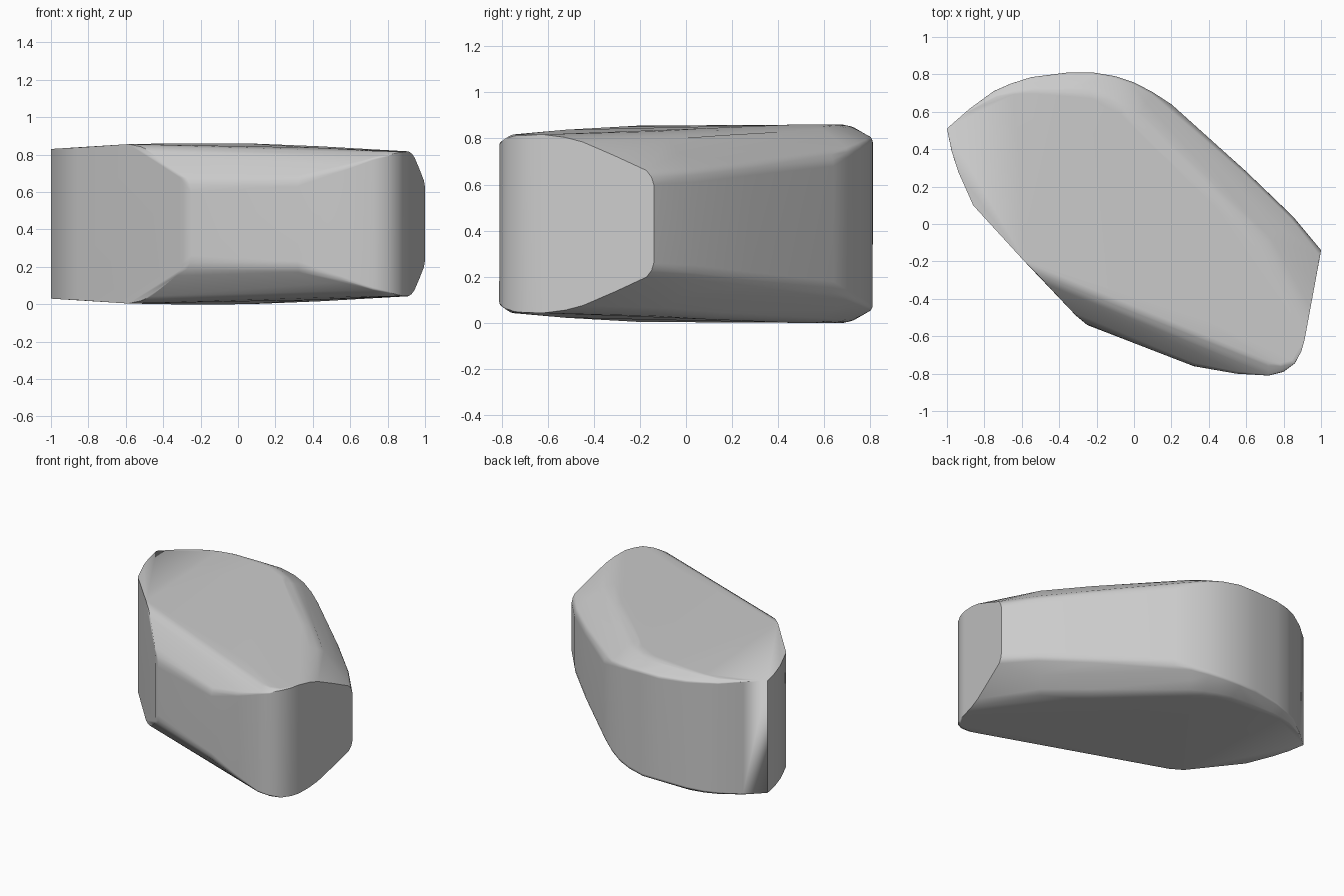
import bpy, bmesh, math, random
from mathutils import Vector

cube = bpy.data.objects.get("Cube")
if cube:
    bpy.data.objects.remove(cube, do_unlink=True)

random.seed(1)
MID = 0.43      # the stone mirrors about this height

# Rim profile, a chamfer with softened ends: share of inset, share of rise
rim = [(0, 0), (0.02, 0.15), (0.065, 0.28), (0.35, 0.575),
       (0.64, 0.85), (0.8, 0.945), (1, 1)]

# Outline, counter-clockwise: x, y, top of wall, rim inset, top of rim
outline = [
    (-1.0, 0.51, 0.83, 0, 0.83), (-0.975, 0.39, 0.832, 0, 0.832),
    (-0.94, 0.28, 0.834, 0, 0.834), (-0.86, 0.10, 0.838, 0, 0.838),
    (-0.31, -0.49, 0.65, 0.40, 0.856), (-0.25, -0.54, 0.60, 0.48, 0.856),
    (0.32, -0.76, 0.63, 0.25, 0.838), (0.55, -0.80, 0.71, 0.17, 0.825),
    (0.72, -0.81, 0.77, 0.08, 0.819), (0.80, -0.79, 0.79, 0.05, 0.818),
    (0.86, -0.745, 0.81, 0.02, 0.817), (0.895, -0.68, 0.815, 0, 0.815),
    (0.915, -0.60, 0.815, 0, 0.815), (1.0, -0.14, 0.60, 0.49, 0.817),
    (0.85, 0.04, 0.61, 0.26, 0.83), (0.60, 0.28, 0.64, 0.25, 0.845),
    (0.20, 0.64, 0.68, 0.23, 0.86), (0.10, 0.705, 0.72, 0.20, 0.86),
    (0.0, 0.757, 0.75, 0.18, 0.86), (-0.10, 0.79, 0.77, 0.16, 0.86),
    (-0.22, 0.81, 0.785, 0.14, 0.86), (-0.35, 0.81, 0.785, 0.13, 0.86),
    (-0.55, 0.785, 0.80, 0.09, 0.856), (-0.66, 0.75, 0.81, 0.06, 0.85),
    (-0.75, 0.71, 0.815, 0.04, 0.844), (-0.88, 0.615, 0.828, 0.01, 0.837),
]

# Rims that run back along a flat end wall instead of straight inward
along_wall = {4: Vector((-0.68, 0.73)), 5: Vector((-0.70, 0.71)),
              13: Vector((-0.18, -0.98))}

# Softened rim above each outline point, mirrored below, wrapped by a hull.
# A tiny jitter keeps the hull free of exactly flat groups of points.
bm = bmesh.new()
for i, (x, y, wall, inset, top) in enumerate(outline):
    before, after = outline[i - 1], outline[(i + 1) % len(outline)]
    side = Vector((after[0] - before[0], after[1] - before[1])).normalized()
    inward = along_wall.get(i, Vector((-side.y, side.x)))
    for across, rise in rim if inset else rim[:1]:
        p = Vector((x, y)) + inward * inset * across
        z = wall + (top - wall) * rise
        for height in (z, 2 * MID - z):
            jitter = [random.uniform(-0.0004, 0.0004) for axis in range(3)]
            bm.verts.new(Vector((p.x, p.y, height)) + Vector(jitter))
bmesh.ops.convex_hull(bm, input=bm.verts)
loose = [v for v in bm.verts if not v.link_faces]
bmesh.ops.delete(bm, geom=loose, context="VERTS")
bmesh.ops.dissolve_limit(bm, angle_limit=math.radians(1.5),
                         verts=bm.verts, edges=bm.edges)
bmesh.ops.recalc_face_normals(bm, faces=bm.faces)

mesh = bpy.data.meshes.new("stone")
bm.to_mesh(mesh)
bm.free()
stone = bpy.data.objects.new("stone", mesh)
bpy.context.collection.objects.link(stone)

# Plain grey
grey = bpy.data.materials.new("stone grey")
grey.use_nodes = True
colour = (0.6, 0.6, 0.6, 1)
grey.diffuse_color = colour
grey.node_tree.nodes["Principled BSDF"].inputs["Base Color"].default_value = colour
mesh.materials.append(grey)

# Smooth faces, keeping the sharp creases and favouring the large flats
bpy.ops.object.select_all(action="DESELECT")
stone.select_set(True)
bpy.context.view_layer.objects.active = stone
bpy.ops.object.shade_smooth_by_angle(angle=math.radians(35))
normals = stone.modifiers.new("flat shading weight", "WEIGHTED_NORMAL")
normals.keep_sharp = True
